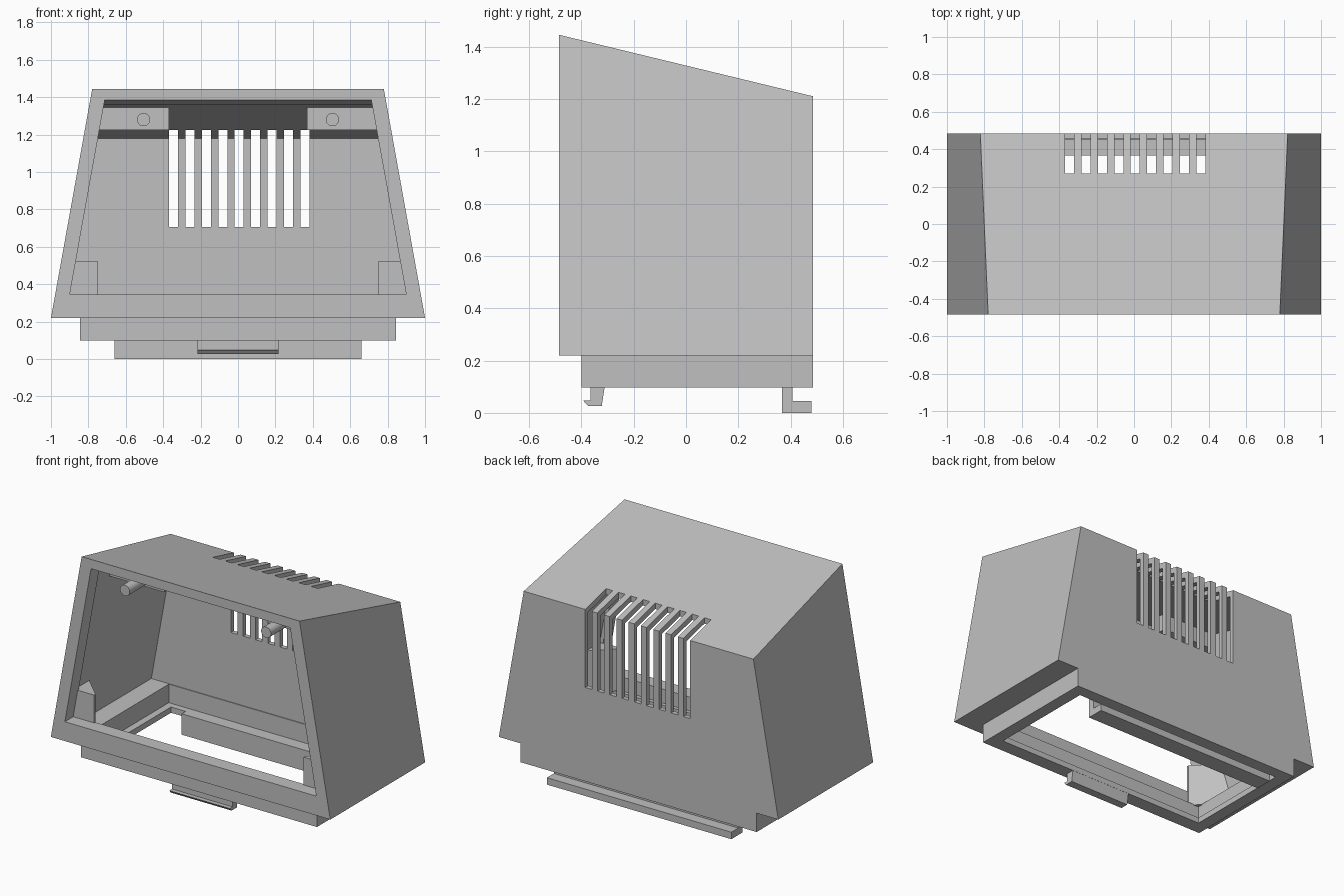
import bpy
import bmesh
from math import pi
from mathutils import Matrix

if "Cube" in bpy.data.objects:
    bpy.data.objects.remove(bpy.data.objects["Cube"])

grey = bpy.data.materials.new("plain grey")
grey.use_nodes = True
colour = (0.53, 0.53, 0.53, 1)
grey.diffuse_color = colour
grey.node_tree.nodes["Principled BSDF"].inputs["Base Color"].default_value = colour

FRONT, BACK, BASE = -0.485, 0.485, 0.22


def finish(name, bm):
    bmesh.ops.recalc_face_normals(bm, faces=bm.faces)
    mesh = bpy.data.meshes.new(name)
    bm.to_mesh(mesh)
    bm.free()
    mesh.materials.append(grey)
    obj = bpy.data.objects.new(name, mesh)
    bpy.context.collection.objects.link(obj)
    return obj


def loft(name, first, second):
    """Solid between two matching outlines."""
    bm = bmesh.new()
    a = [bm.verts.new(p) for p in first]
    b = [bm.verts.new(p) for p in second]
    bm.faces.new(a)
    bm.faces.new(b)
    for i in range(len(a)):
        j = (i + 1) % len(a)
        bm.faces.new((a[i], a[j], b[j], b[i]))
    return finish(name, bm)


def box(name, x, y, z):
    ring = [(x[0], y[0]), (x[1], y[0]), (x[1], y[1]), (x[0], y[1])]
    return loft(name, [(*p, z[0]) for p in ring], [(*p, z[1]) for p in ring])


def half_width(z, inset):
    return 1 - 0.18 * (z - BASE) - inset


def roof(y, drop):
    return 1.445 - 0.242 * (y - FRONT) - drop


def hood(name, y0, y1, bottom, inset, drop):
    """Tapered volume under the sloping roof."""
    def outline(y):
        top = roof(y, drop)
        w, v = half_width(bottom, inset), half_width(top, inset)
        return [(-w, y, bottom), (w, y, bottom), (v, y, top), (-v, y, top)]
    return loft(name, outline(y0), outline(y1))


def combine(target, tool, operation):
    mod = target.modifiers.new("cut", 'BOOLEAN')
    mod.operation, mod.solver, mod.object = operation, 'EXACT', tool
    bpy.context.view_layer.objects.active = target
    bpy.ops.object.modifier_apply(modifier=mod.name)
    bpy.data.objects.remove(tool)


# Outer shell with the narrower skirt below
shell = hood("housing_shell", FRONT, BACK, BASE, 0, 0)
combine(shell, box("skirt", (-0.845, 0.845), (-0.4, BACK), (0.098, 0.3)), 'UNION')

# Hollow interior, front opening, skirt well and floor opening
cutters = [
    hood("cavity", -0.39, 0.455, 0.255, 0.055, 0.038),
    hood("front_opening", -0.6, -0.38, 0.345, 0.078, 0.06),
    box("skirt_well", (-0.81, 0.81), (-0.365, 0.45), (0.135, 0.3)),
    box("floor_opening", (-0.765, 0.765), (-0.31, 0.408), (0, 0.2)),
]
# Vent slots through the back wall and roof
for i in range(9):
    x = 0.0065 + 0.0879 * (i - 4)
    cutters.append(box("vent", (x - 0.024, x + 0.024), (0.27, 0.6), (0.705, 1.6)))
for cutter in cutters:
    combine(shell, cutter, 'DIFFERENCE')

# Corner gussets, hanging plates and locating pins on both sides
for side, label in ((1, "left"), (-1, "right")):
    ring = [(0.75, -0.4), (0.75, -0.385), (0.94, -0.2), (0.94, -0.4)]
    loft(label + "_corner_gusset", [(side * x, y, 0.25) for x, y in ring],
         [(side * x, y, 0.525) for x, y in ring])

    y0, y1 = -0.225, -0.155
    def plate(y):
        top = roof(y, 0.025)
        return [(side * 0.37, y, 1.225), (side * half_width(1.225, 0.04), y, 1.225),
                (side * half_width(top, 0.04), y, top), (side * 0.37, y, top)]
    loft(label + "_hanging_plate", plate(y0), plate(y1))

    bm = bmesh.new()
    bmesh.ops.create_cone(bm, cap_ends=True, segments=32, radius1=0.035,
                          radius2=0.035, depth=0.22)
    bmesh.ops.transform(bm, verts=bm.verts, matrix=Matrix.Translation(
        (side * 0.505, -0.325, 1.28)) @ Matrix.Rotation(pi / 2, 4, 'X'))
    pin = finish(label + "_locating_pin", bm)
    bpy.ops.object.select_all(action='DESELECT')
    pin.select_set(True)
    bpy.context.view_layer.objects.active = pin
    bpy.ops.object.shade_smooth_by_angle()


# Clips under the skirt
def clip(name, half, profile):
    loft(name, [(-half, y, z) for y, z in profile], [(half, y, z) for y, z in profile])


clip("front_snap_clip", 0.217, [(-0.365, 0.11), (-0.365, 0.047), (-0.393, 0.047),
                                (-0.375, 0.027), (-0.322, 0.027), (-0.311, 0.098),
                                (-0.311, 0.11)])
clip("back_hook", 0.66, [(0.367, 0.135), (0.367, 0), (0.479, 0), (0.479, 0.045),
                         (0.408, 0.045), (0.408, 0.135)])
